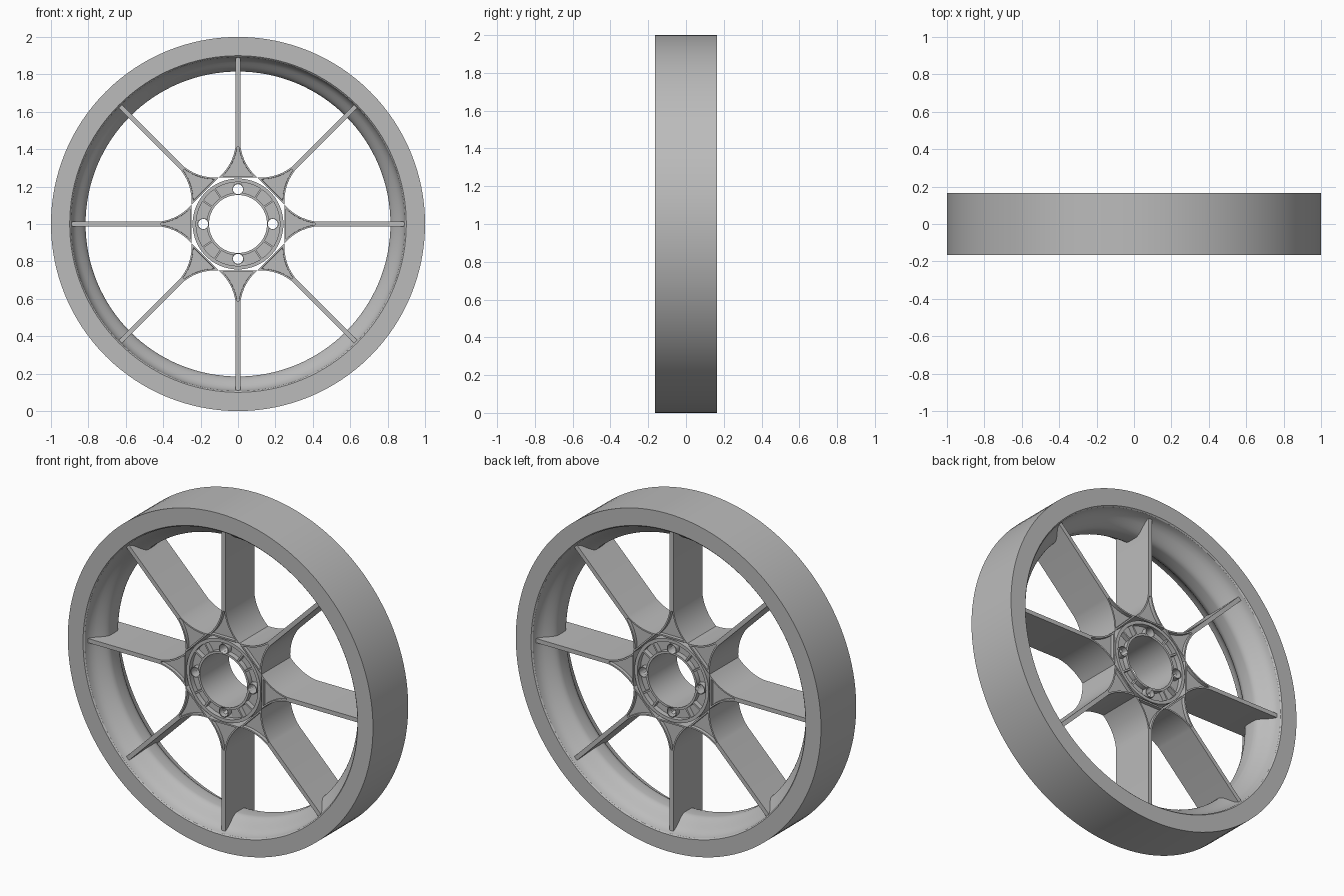
import bpy, bmesh, math
from mathutils import Matrix

cube = bpy.data.objects.get("Cube")
if cube:
    bpy.data.objects.remove(cube)

CENTRE = (0, 0, 1)
HALF_HUB = 0.135      # half depth of hub and spokes
HALF_RIM = 0.165      # half depth of rim
HOLE_R = 0.186        # pitch radius of the bolt holes

grey = bpy.data.materials.new("plain grey")
grey.use_nodes = True
COLOUR = (0.5, 0.5, 0.5, 1)
grey.diffuse_color = COLOUR
grey.node_tree.nodes["Principled BSDF"].inputs["Base Color"].default_value = COLOUR


def add_object(name, mesh, smooth=True):
    obj = bpy.data.objects.new(name, mesh)
    bpy.context.collection.objects.link(obj)
    obj.location = CENTRE
    if not mesh.materials:
        mesh.materials.append(grey)
    if smooth:
        bpy.ops.object.select_all(action='DESELECT')
        obj.select_set(True)
        bpy.context.view_layer.objects.active = obj
        bpy.ops.object.shade_smooth_by_angle(angle=math.radians(30))
    return obj


def lathe(name, profile, steps, offset=(0, 0, 0)):
    """Spin a closed (radius, y) profile about the y axis."""
    bm = bmesh.new()
    rings = []
    for i in range(steps):
        a = 2 * math.pi * i / steps
        rings.append([bm.verts.new((r * math.cos(a), y, r * math.sin(a))) for r, y in profile])
    n = len(profile)
    for i in range(steps):
        p, q = rings[i], rings[(i + 1) % steps]
        for j in range(n):
            k = (j + 1) % n
            bm.faces.new((p[j], p[k], q[k], q[j]))
    bmesh.ops.recalc_face_normals(bm, faces=bm.faces)
    bmesh.ops.translate(bm, verts=bm.verts, vec=offset)
    mesh = bpy.data.meshes.new(name)
    bm.to_mesh(mesh)
    bm.free()
    return add_object(name, mesh)


def mirrored(half):
    """Complete a front half profile with its back half."""
    return half + [(r, -y) for r, y in reversed(half)]


# Rim: flat faces, small lip, S-shaped well
rim_half = [(1, -HALF_RIM), (0.9, -HALF_RIM), (0.893, -0.158), (0.889, -0.135), (0.882, -0.122)]
for i in range(1, 9):
    t = i / 8
    rim_half.append((0.882 - 0.067 * math.sin(t * math.pi / 2) ** 1.4, -0.122 + 0.095 * t))
lathe("rim", mirrored(rim_half), 128)

# Hub: bore sleeve and outer ring joined by a recessed web
FLOOR = HALF_HUB - 0.03
hub_half = [(0.243, -HALF_HUB), (0.224, -HALF_HUB), (0.224, -FLOOR),
            (0.168, -FLOOR), (0.168, -HALF_HUB), (0.155, -HALF_HUB)]
hub = lathe("hub", mirrored(hub_half), 64)

# Bolt holes through the hub, each with a raised collar
for i in range(4):
    a = i * math.pi / 2
    pos = (HOLE_R * math.cos(a), 0, HOLE_R * math.sin(a))
    cutter = lathe("bolt_hole_cutter", [(0, -1), (0.027, -1), (0.027, 1), (0, 1)], 24, pos)
    bm = bmesh.new()
    bm.from_mesh(cutter.data)
    bmesh.ops.remove_doubles(bm, verts=bm.verts, dist=1e-5)
    bm.to_mesh(cutter.data)
    bm.free()
    cutter.hide_render = True
    cutter.hide_set(True)
    cut = hub.modifiers.new("bolt_hole", 'BOOLEAN')
    cut.operation = 'DIFFERENCE'
    cut.solver = 'EXACT'
    cut.object = cutter
    lathe("bolt_collar", mirrored([(0.031, -HALF_HUB), (0.027, -HALF_HUB)]), 24, pos)

# Hub ribs: a pair around each diagonal
for i in range(4):
    for side in (-1, 1):
        a = math.pi / 4 + i * math.pi / 2 + side * 0.2
        bm = bmesh.new()
        bmesh.ops.create_cube(bm, size=1)
        bmesh.ops.scale(bm, verts=bm.verts, vec=(0.07, 2 * HALF_HUB - 0.002, 0.01))
        bmesh.ops.translate(bm, verts=bm.verts, vec=(0.196, 0, 0))
        bmesh.ops.rotate(bm, verts=bm.verts, matrix=Matrix.Rotation(a, 3, 'Y'))
        mesh = bpy.data.meshes.new("hub_rib")
        bm.to_mesh(mesh)
        bm.free()
        add_object("hub_rib", mesh, smooth=False)


# Spoke: thin blade flaring into a three-cornered foot with a sunken face
def build_spoke():
    bm = bmesh.new()
    tip, ctrl = (0.0125, 0.42), (0.025, 0.32)
    foot = (0.248 * math.tan(math.pi / 8), 0.248)
    curve = []
    for i in range(11):
        t = i / 10
        curve.append([(1 - t) ** 2 * p + 2 * t * (1 - t) * c + t * t * f
                      for p, c, f in zip(tip, ctrl, foot)])
    right = [bm.verts.new((x, -HALF_HUB, z)) for x, z in curve]
    left = [bm.verts.new((-x, -HALF_HUB, z)) for x, z in curve]
    end = [bm.verts.new((s * tip[0], -HALF_HUB, 0.94)) for s in (-1, 1)]
    bm.faces.new((left[0], right[0], end[1], end[0]))
    foot_face = bm.faces.new(left + right[::-1])
    # side walls run back to the middle plane
    border = [e for e in bm.edges if e.is_boundary]
    walls = bmesh.ops.extrude_edge_only(bm, edges=border)["geom"]
    for v in walls:
        if isinstance(v, bmesh.types.BMVert):
            v.co.y = 0
    bmesh.ops.recalc_face_normals(bm, faces=bm.faces)
    # raised edge around a sunken panel
    bmesh.ops.inset_region(bm, faces=[foot_face], thickness=0.009, use_even_offset=True)
    bmesh.ops.inset_region(bm, faces=[foot_face], thickness=0.0005, use_even_offset=True)
    for v in foot_face.verts:
        v.co.y = -HALF_HUB + 0.02
    # back half
    copy = bmesh.ops.duplicate(bm, geom=bm.verts[:] + bm.edges[:] + bm.faces[:])["geom"]
    for v in copy:
        if isinstance(v, bmesh.types.BMVert):
            v.co.y = -v.co.y
    bmesh.ops.remove_doubles(bm, verts=bm.verts, dist=1e-5)
    bmesh.ops.recalc_face_normals(bm, faces=bm.faces)
    mesh = bpy.data.meshes.new("spoke")
    bm.to_mesh(mesh)
    bm.free()
    return mesh


spoke_mesh = build_spoke()
for i in range(8):
    spoke = add_object("spoke", spoke_mesh, smooth=(i == 0))
    spoke.rotation_euler.y = i * math.pi / 4
